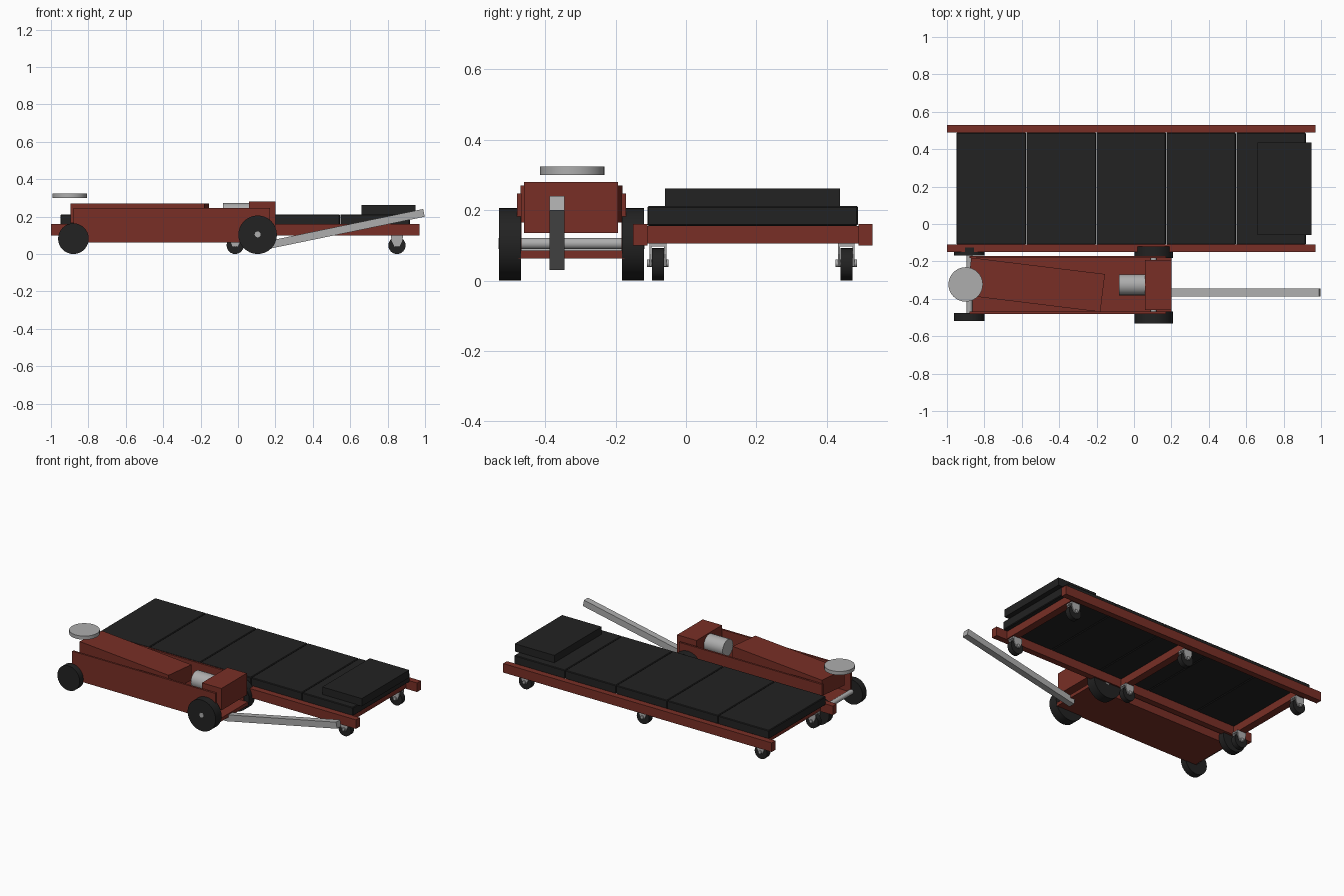
import bpy, math
from mathutils import Vector

if "Cube" in bpy.data.objects:
    bpy.data.objects.remove(bpy.data.objects["Cube"])


def material(name, rgb):
    m = bpy.data.materials.new(name)
    m.diffuse_color = (*rgb, 1)
    m.use_nodes = True
    m.node_tree.nodes["Principled BSDF"].inputs["Base Color"].default_value = m.diffuse_color
    return m


RED = material("dark red paint", (0.19, 0.028, 0.019))
BLACK = material("black rubber", (0.016, 0.016, 0.016))
GREY = material("light grey steel", (0.42, 0.42, 0.42))


def box(name, mat, x, y, z, rot=(0, 0, 0)):
    """Box from (min, max) ranges, rotated about its own centre."""
    c = [(a + b) / 2 for a, b in (x, y, z)]
    bpy.ops.mesh.primitive_cube_add(size=1, location=c)
    o = bpy.context.object
    o.name = name
    o.scale = [b - a for a, b in (x, y, z)]
    bpy.ops.object.transform_apply(location=False, rotation=False, scale=True)
    o.rotation_euler = rot
    o.data.materials.append(mat)
    return o


def cyl(name, mat, centre, r, length, axis='Y', n=24):
    rot = {'X': (0, math.pi / 2, 0), 'Y': (math.pi / 2, 0, 0), 'Z': (0, 0, 0)}[axis]
    bpy.ops.mesh.primitive_cylinder_add(vertices=n, radius=r, depth=length,
                                        location=centre, rotation=rot)
    o = bpy.context.object
    o.name = name
    o.data.materials.append(mat)
    bpy.ops.object.shade_smooth_by_angle(angle=math.radians(40))
    return o


def fork_plate(name, x, y, t=0.006):
    """Tapered caster cheek: profile in xz, extruded along y."""
    prof = [(-0.032, 0.1), (0.032, 0.1), (0.03, 0.075), (0.014, 0.04),
            (-0.014, 0.04), (-0.03, 0.075)]
    n = len(prof)
    verts = [(x + px, y + s * t / 2, pz) for s in (-1, 1) for px, pz in prof]
    faces = [list(range(n)), list(range(2 * n - 1, n - 1, -1))]
    faces += [[(i + 1) % n, i, n + i, n + (i + 1) % n] for i in range(n)]
    me = bpy.data.meshes.new(name)
    me.from_pydata(verts, [], faces)
    o = bpy.data.objects.new(name, me)
    bpy.context.collection.objects.link(o)
    me.materials.append(GREY)


# --- Creeper: frame rails and cross members
for side, y in (("front", (-0.15, -0.11)), ("back", (0.49, 0.53))):
    box(f"creeper_rail_{side}", RED, (-1, 0.97), y, (0.1, 0.16))
for i, x in enumerate((-0.885, -0.015, 0.865)):
    box(f"creeper_cross_member_{i}", RED, (x - 0.025, x + 0.025), (-0.11, 0.49), (0.105, 0.155))

# --- Creeper: padded bed in five sections, and headrest
seg = 1.87 / 5
for i in range(5):
    x0 = -0.95 + i * seg
    pad = box(f"bed_pad_{i}", BLACK, (x0 + 0.001, x0 + seg - 0.001), (-0.11, 0.488), (0.155, 0.212))
    b = pad.modifiers.new("edge", 'BEVEL')
    b.width, b.segments = 0.004, 1
box("headrest", BLACK, (0.66, 0.95), (-0.06, 0.437), (0.21, 0.261))

# --- Creeper: six casters
for i, x in enumerate((-0.88, -0.015, 0.85)):
    for side, y in (("front", -0.08), ("back", 0.455)):
        tag = f"{side}_{i}"
        cyl(f"caster_wheel_{tag}", BLACK, (x, y, 0.046), 0.046, 0.034)
        cyl(f"caster_axle_{tag}", GREY, (x, y, 0.049), 0.011, 0.062, n=12)
        box(f"caster_plate_{tag}", GREY, (x - 0.032, x + 0.032), (y - 0.024, y + 0.024), (0.097, 0.106))
        for s in (-1, 1):
            fork_plate(f"caster_fork_{tag}_{s}", x, y + s * 0.021)

# --- Jack: open channel body
box("jack_base_plate", RED, (-0.875, 0.2), (-0.475, -0.175), (0.062, 0.085))
for side, y in (("front", (-0.48, -0.467)), ("back", (-0.183, -0.17))):
    box(f"jack_side_plate_{side}", RED, (-0.88, 0.17), y, (0.062, 0.247))
box("pump_block", RED, (0.058, 0.2), (-0.46, -0.193), (0.135, 0.28))
cyl("pump_cylinder", GREY, (-0.01, -0.325, 0.217), 0.056, 0.14, 'X')

# --- Jack: lifting arm, slightly turned in plan, and saddle
box("lift_arm", RED, (-0.885, -0.165), (-0.427, -0.223), (0.165, 0.27), (0, 0, math.radians(-7)))
cyl("saddle", GREY, (-0.9, -0.323, 0.312), 0.092, 0.024, 'Z', 32)

# --- Jack: wheels and axles
for name, x, r, w, ys in (("front", -0.88, 0.082, 0.043, (-0.497, -0.148)),
                          ("rear", 0.105, 0.103, 0.062, (-0.5, -0.15))):
    for j, y in enumerate(ys):
        cyl(f"jack_{name}_wheel_{j}", BLACK, (x, y, r), r, w, n=32)
    cyl(f"jack_{name}_axle", GREY, (x, sum(ys) / 2, r + 0.002), 0.016,
        ys[1] - ys[0] + w * (1.03 if name == "rear" else 0.6), n=16)

# --- Jack: pump handle, sloping up toward +x
a, b = Vector((0.17, -0.365 + 0.0, 0.05)), Vector((0.994, -0.365, 0.22))
mid, d = (a + b) / 2, b - a
h = d.length / 2
box("pump_handle", GREY, (mid.x - h, mid.x + h), (-0.387, -0.345),
    (mid.z - 0.021, mid.z + 0.021), (0, -math.atan2(d.z, d.x), 0))
